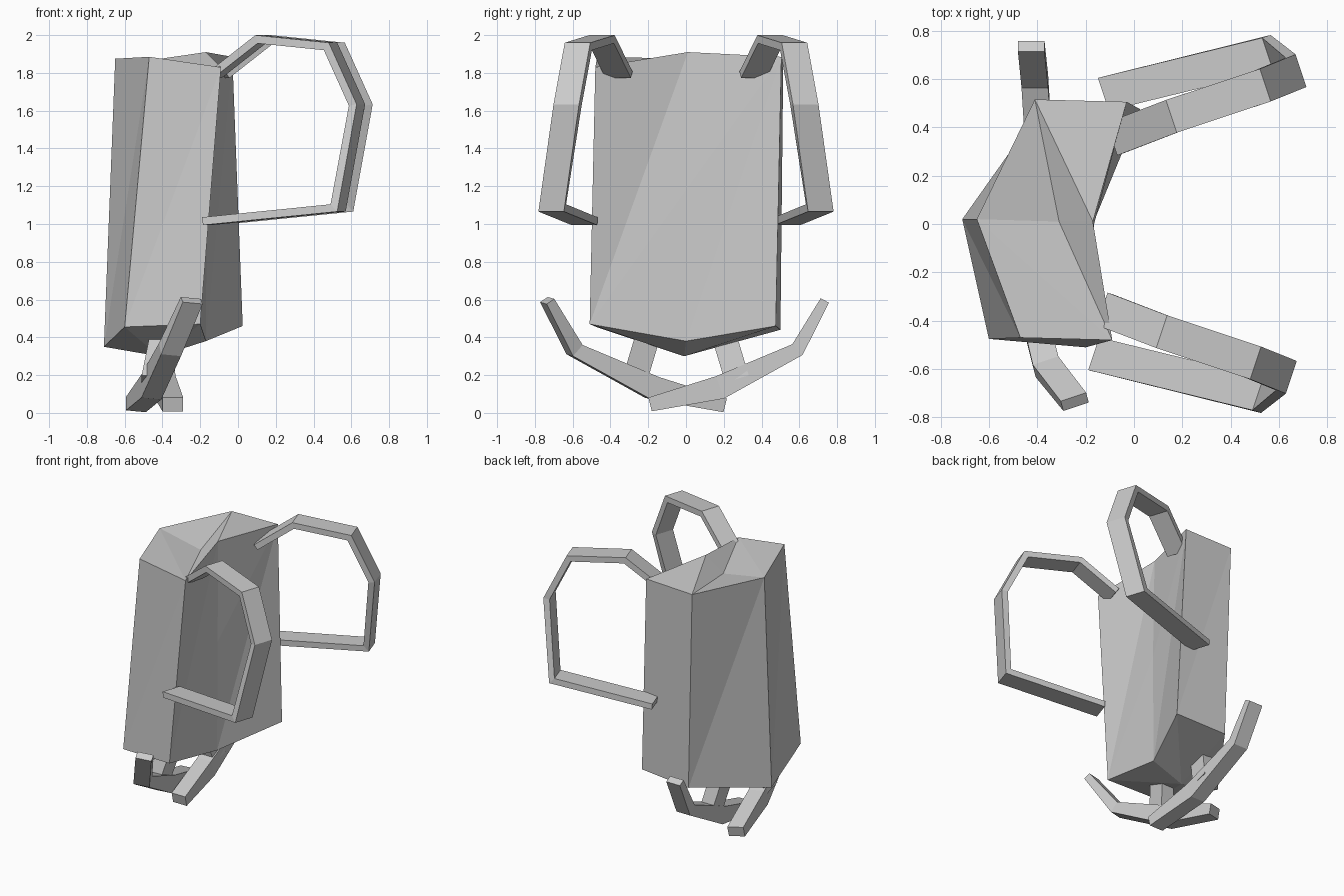
import bpy, bmesh
from mathutils import Vector

if "Cube" in bpy.data.objects:
    bpy.data.objects.remove(bpy.data.objects["Cube"])


def finish(bm, name):
    bmesh.ops.recalc_face_normals(bm, faces=bm.faces[:])
    me = bpy.data.meshes.new(name)
    bm.to_mesh(me)
    bm.free()
    ob = bpy.data.objects.new(name, me)
    bpy.context.collection.objects.link(ob)
    return ob


def band(name, path, width, thick):
    """Rectangular band swept along a path with mitred corners."""
    pts = [Vector(p) for p in path]
    w = Vector(width)
    if not isinstance(thick, (list, tuple)):
        thick = [thick] * len(pts)
    bm = bmesh.new()
    rings = []
    for i, p in enumerate(pts):
        a = (p - pts[i - 1]).normalized() if i else None
        b = (pts[i + 1] - p).normalized() if i < len(pts) - 1 else None
        t = ((a or b) + (b or a)).normalized()
        n = w.cross(t).normalized()
        miter = max(0.6, t.dot(a or b))
        n *= thick[i] / 2 / miter
        rings.append([bm.verts.new(p + w * s / 2 + n * k)
                      for s, k in ((-1, -1), (1, -1), (1, 1), (-1, 1))])
    for r, q in zip(rings, rings[1:]):
        for k in range(4):
            bm.faces.new((r[k], r[(k + 1) % 4], q[(k + 1) % 4], q[k]))
    bm.faces.new(rings[0])
    bm.faces.new(rings[-1])
    return finish(bm, name)


# Pack body: six-cornered faceted column, order: front-right, panel middle,
# back-right, back-left, left middle, front-left
top = [(-.09, -.48, 1.83), (-.17, .01, 1.91), (-.03, .505, 1.885),
       (-.41, .515, 1.875), (-.65, .02, 1.875), (-.47, -.47, 1.885)]
bottom = [(-.20, -.51, .47), (-.17, 0, .38), (.025, .475, .46),
          (-.37, .50, .44), (-.71, .02, .35), (-.60, -.475, .455)]
bm = bmesh.new()
T = [bm.verts.new(p) for p in top]
B = [bm.verts.new(p) for p in bottom]
tc = bm.verts.new((-.31, .01, 1.81))
bc = bm.verts.new((-.42, -.01, .30))
fold = bm.verts.new((-.165, 0, 1.18))
# Top with a dip, creased from the left middle to the front-right corner
for f in ((T[0], T[1], tc), (T[1], T[3], tc), (T[1], T[2], T[3]),
          (T[3], T[4], tc), (T[4], T[0], tc), (T[4], T[5], T[0])):
    bm.faces.new(f)
for i in range(6):
    j = (i + 1) % 6
    bm.faces.new((B[j], B[i], bc))
    if i > 1:
        bm.faces.new((B[i], B[j], T[j]))
        bm.faces.new((B[i], T[j], T[i]))
# Wearer-side panel with a diagonal crease
for f in ((B[0], T[1], T[0]), (B[0], fold, T[1]), (fold, T[2], T[1]),
          (B[0], B[1], fold), (B[1], T[2], fold), (B[1], B[2], T[2])):
    bm.faces.new(f)
finish(bm, "pack_body")

# Shoulder straps
strap = [(-.10, .355, 1.79), (.14, .447, 1.978), (.51, .57, 1.94),
         (.65, .627, 1.63), (.55, .708, 1.085), (-.145, .537, 1.015)]
for side, dx, name in ((1, .02, "left_strap"), (-1, -.02, "right_strap")):
    band(name, [(x + dx, y * side, z) for x, y, z in strap],
         (-.045, .135 * side, 0), .042)

# Crossing waist belt arms with short stubs joining them to the pack
arm_yz = [(.735, .595), (.59, .335), (.18, .135), (-.19, .045)]
for side, xs, w, name in (
        (1, (-.425, -.41, -.385, -.345), (.11, 0, 0), "left_belt"),
        (-1, (-.245, -.36, -.46, -.54), (.105, .035, -.01), "right_belt")):
    band(name, [(x, y * side, z) for x, (y, z) in zip(xs, arm_yz)],
         w, (.05, .075, .125, .075))
    band(name + "_stub", [(xs[2], .27 * side, .18), (-.42, .21 * side, .38)],
         (.10, 0, 0), .13)
